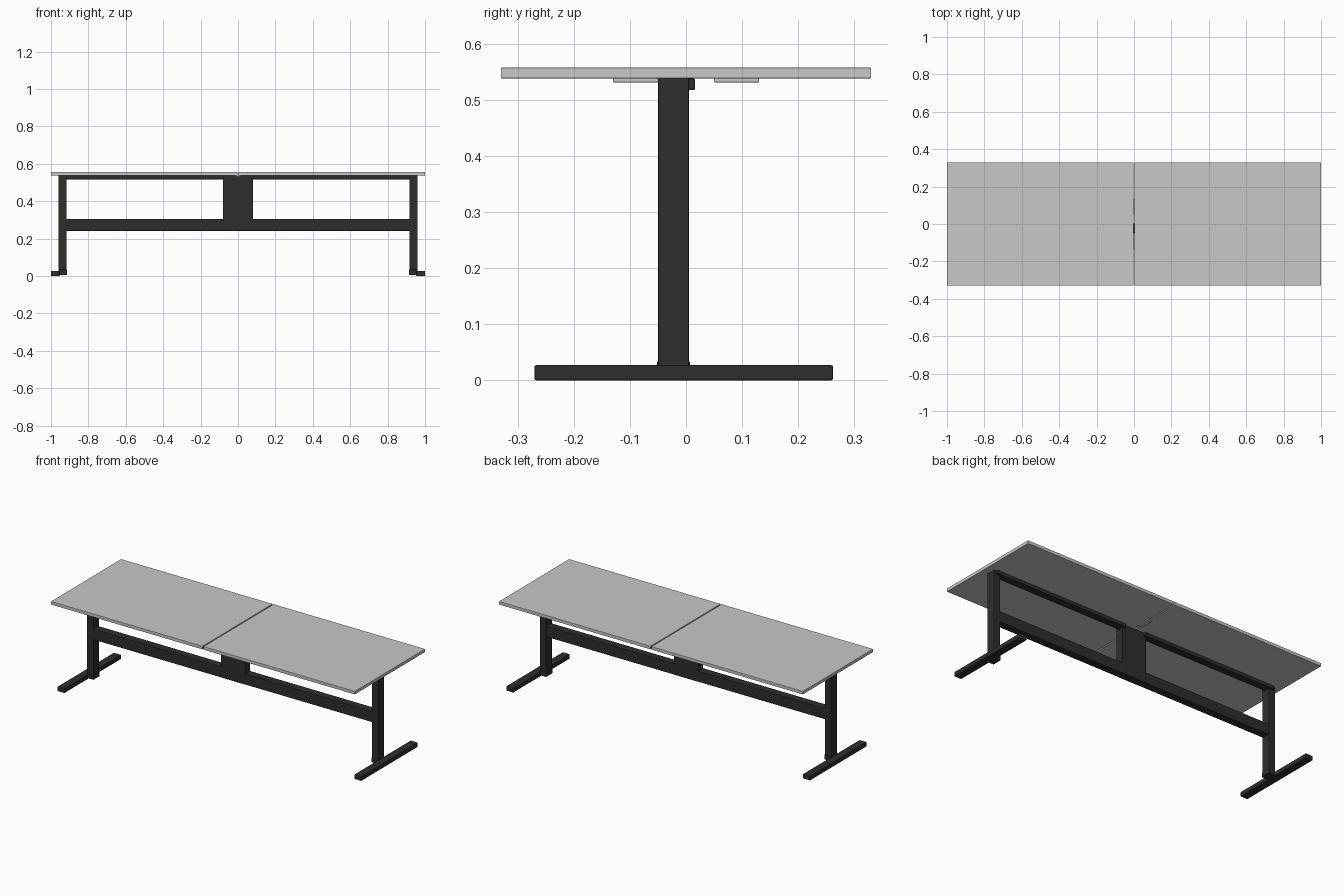
import bpy

if "Cube" in bpy.data.objects:
    bpy.data.objects.remove(bpy.data.objects["Cube"])


def material(name, rgb):
    m = bpy.data.materials.new(name)
    m.diffuse_color = (*rgb, 1)
    m.use_nodes = True
    m.node_tree.nodes["Principled BSDF"].inputs["Base Color"].default_value = m.diffuse_color
    return m


LIGHT = material("light_grey", (0.58, 0.58, 0.58))
DARK = material("charcoal", (0.027, 0.027, 0.027))


def box(name, x, y, z, mat, bevel=0.0):
    """Box from (min, max) ranges, with optional small bevel."""
    bpy.ops.mesh.primitive_cube_add(size=1)
    o = bpy.context.object
    o.name = name
    for v in o.data.vertices:
        v.co = [r[0] + (c + 0.5) * (r[1] - r[0]) for c, r in zip(v.co, (x, y, z))]
    o.data.materials.append(mat)
    if bevel:
        b = o.modifiers.new("bevel", "BEVEL")
        b.width = bevel
        b.segments = 2
    return o


for side, s in (("left", -1), ("right", 1)):
    def span(a, b):
        return (min(s * a, s * b), max(s * a, s * b))

    # Half of the table top, leaving a thin seam at the centre
    box(side + "_table_top", span(0.003, 1.0), (-0.33, 0.33), (0.538, 0.557), LIGHT, 0.0015)
    # Upright leg with a slim collar at its base
    box(side + "_leg", span(0.917, 0.959), (-0.05, 0.005), (0.006, 0.538), DARK, 0.002)
    box(side + "_leg_collar", span(0.915, 0.957), (-0.052, 0.007), (0.006, 0.034), DARK, 0.002)
    # Floor foot, fixed to the outside of the leg
    box(side + "_foot", span(0.953, 1.0), (-0.27, 0.262), (0.0, 0.027), DARK, 0.003)
    # Rail directly under the top
    box(side + "_top_rail", span(0.065, 0.945), (-0.03, 0.016), (0.517, 0.538), DARK, 0.003)

# Long stretcher and central upright panel
box("cross_beam", (-0.92, 0.92), (-0.046, 0.001), (0.242, 0.306), DARK, 0.002)
box("centre_panel", (-0.08, 0.08), (-0.047, 0.002), (0.242, 0.538), DARK, 0.002)

# Joining plates under the seam
for name, y in (("front_joint_plate", (-0.13, -0.05)), ("back_joint_plate", (0.05, 0.13))):
    box(name, (-0.015, 0.015), y, (0.531, 0.538), LIGHT, 0.001)
